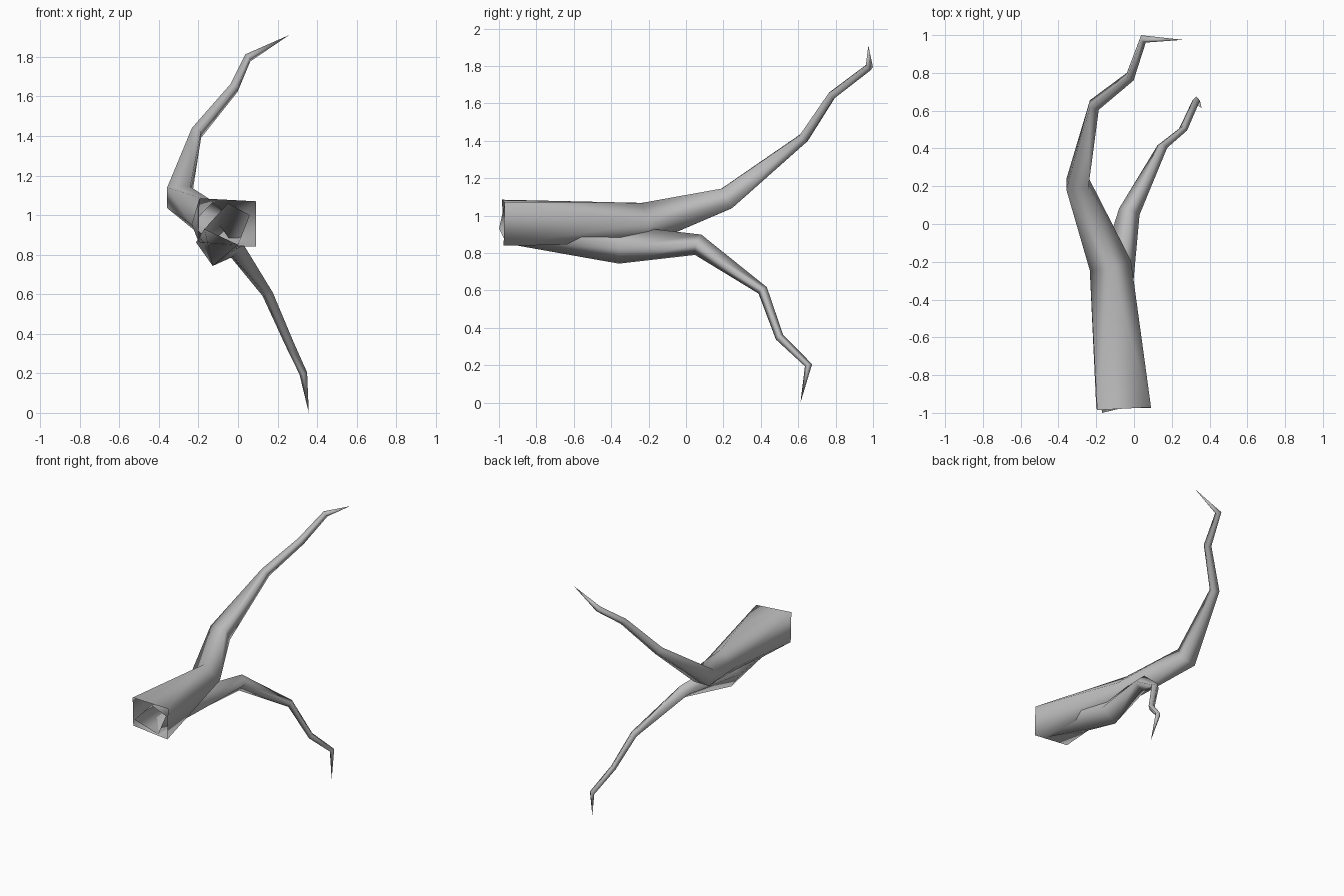
import bpy, bmesh, math
from mathutils import Vector

cube = bpy.data.objects.get("Cube")
if cube:
    bpy.data.objects.remove(cube, do_unlink=True)

bark = bpy.data.materials.new("grey_bark")
bark.use_nodes = True
GREY = (0.5, 0.5, 0.5, 1)
bark.diffuse_color = GREY
bark.node_tree.nodes["Principled BSDF"].inputs["Base Color"].default_value = GREY


def ring(center, tangent, radius, roll):
    """Four corners around a point, square to the tangent."""
    t = tangent.normalized()
    side = (Vector((1, 0, 0)) - t * t.x).normalized()
    up = side.cross(t)
    angles = [math.radians(roll + 90 * i) for i in range(4)]
    return [center + radius * (side * math.cos(a) + up * math.sin(a)) for a in angles]


def limb(name, base, joints, tip):
    """Open four-sided tube from a base ring through joints (x, y, z, radius, roll) to a point."""
    bm = bmesh.new()
    corners = [Vector(c) for c in base]
    start = sum(corners, Vector()) / 4
    path = [start] + [Vector(j[:3]) for j in joints] + [Vector(tip)]
    rings = [corners]
    for i, joint in enumerate(joints, 1):
        into = (path[i] - path[i - 1]).normalized()
        out = (path[i + 1] - path[i]).normalized()
        rings.append(ring(path[i], into + out, joint[3], joint[4]))
    loops = [[bm.verts.new(c) for c in r] for r in rings]
    end = bm.verts.new(tip)
    for a, b in zip(loops, loops[1:]):
        for i in range(4):
            j = (i + 1) % 4
            bm.faces.new((a[i], a[j], b[j], b[i]))
    for i in range(4):
        bm.faces.new((loops[-1][i], loops[-1][(i + 1) % 4], end))
    bmesh.ops.recalc_face_normals(bm, faces=bm.faces)
    for f in bm.faces:
        f.smooth = True
    mesh = bpy.data.meshes.new(name)
    bm.to_mesh(mesh)
    bm.free()
    mesh.materials.append(bark)
    obj = bpy.data.objects.new(name, mesh)
    bpy.context.collection.objects.link(obj)
    return obj


# Thick branch with an open cut end, twisting as it rises to the back
limb("main_branch",
     [(0.09, -0.97, 1.07), (-0.195, -0.985, 1.085), (-0.2, -0.97, 0.865), (0.09, -0.975, 0.84)],
     [(-0.125, -0.22, 0.957, 0.112, 0),
      (-0.30, 0.215, 1.09, 0.083, -45),
      (-0.21, 0.63, 1.415, 0.036, -45),
      (-0.02, 0.78, 1.643, 0.028, -45),
      (0.05, 0.98, 1.795, 0.023, -45)],
     (0.258, 0.975, 1.91))

# Thinner branch starting inside the cut end, leaving the underside and drooping
limb("side_branch",
     [(0.06, -0.95, 1.0), (-0.05, -0.97, 1.06), (-0.17, -1.0, 0.93), (0.0, -0.96, 0.85)],
     [(-0.11, -0.35, 0.845, 0.104, -10),
      (-0.025, 0.065, 0.844, 0.057, 0),
      (0.15, 0.41, 0.60, 0.028, 0),
      (0.26, 0.50, 0.35, 0.023, 0),
      (0.33, 0.655, 0.20, 0.02, 0)],
     (0.358, 0.612, 0.0))
